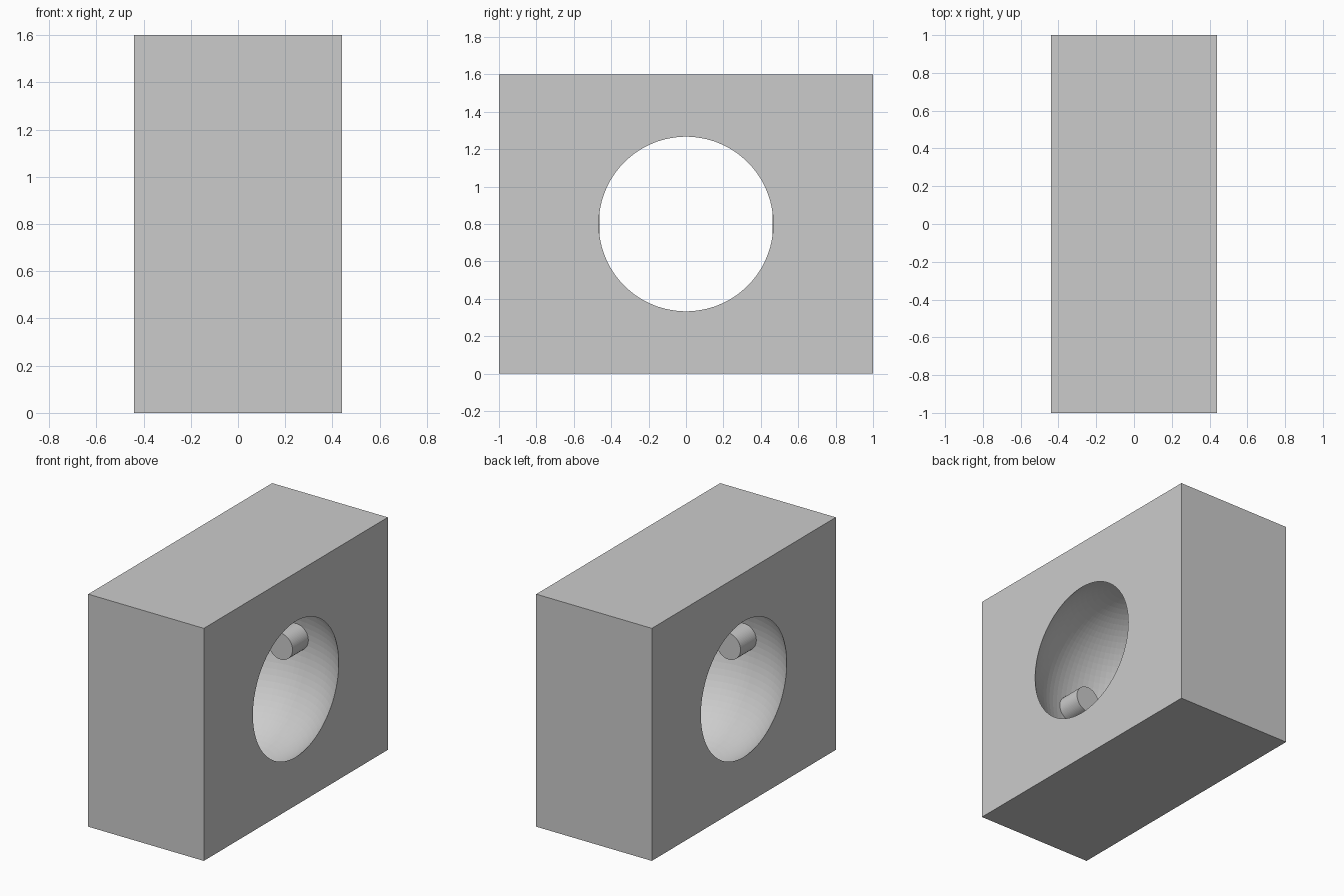
import bpy
import math

cube = bpy.data.objects.get("Cube")
if cube:
    bpy.data.objects.remove(cube, do_unlink=True)

WIDTH, DEPTH, HEIGHT = 0.88, 2.0, 1.6
MID = HEIGHT / 2
RIM_RADIUS = 0.467
SOCKET_RADIUS = math.hypot(WIDTH / 2, RIM_RADIUS)
PIN_RADIUS, PIN_TIP, PIN_ROOT = 0.091, 0.463, 0.8


def named(name):
    obj = bpy.context.object
    obj.name = name
    return obj


def combine(target, tool, operation):
    """Apply a boolean to the target and discard the tool."""
    mod = target.modifiers.new(tool.name, 'BOOLEAN')
    mod.operation = operation
    mod.solver = 'EXACT'
    mod.object = tool
    bpy.ops.object.select_all(action='DESELECT')
    target.select_set(True)
    bpy.context.view_layer.objects.active = target
    bpy.ops.object.modifier_apply(modifier=mod.name)
    bpy.data.objects.remove(tool, do_unlink=True)


# Rectangular housing
bpy.ops.mesh.primitive_cube_add(size=1, location=(0, 0, MID))
housing = named("socket_block")
housing.scale = (WIDTH, DEPTH, HEIGHT)
bpy.ops.object.transform_apply(location=True, rotation=True, scale=True)

# Spherical socket, open on both broad sides
bpy.ops.mesh.primitive_uv_sphere_add(segments=100, ring_count=50,
                                     radius=SOCKET_RADIUS, location=(0, 0, MID))
socket = named("socket_cutter")
socket.hide_render = True
combine(housing, socket, 'DIFFERENCE')

# Two opposed pivot pins reaching into the socket
for side, label in ((-1, "front"), (1, "back")):
    bpy.ops.mesh.primitive_cylinder_add(
        vertices=64, radius=PIN_RADIUS, depth=PIN_ROOT - PIN_TIP,
        location=(0, side * (PIN_ROOT + PIN_TIP) / 2, MID),
        rotation=(math.pi / 2, 0, 0))
    pin = named(label + "_pivot_pin")
    combine(housing, pin, 'UNION')
